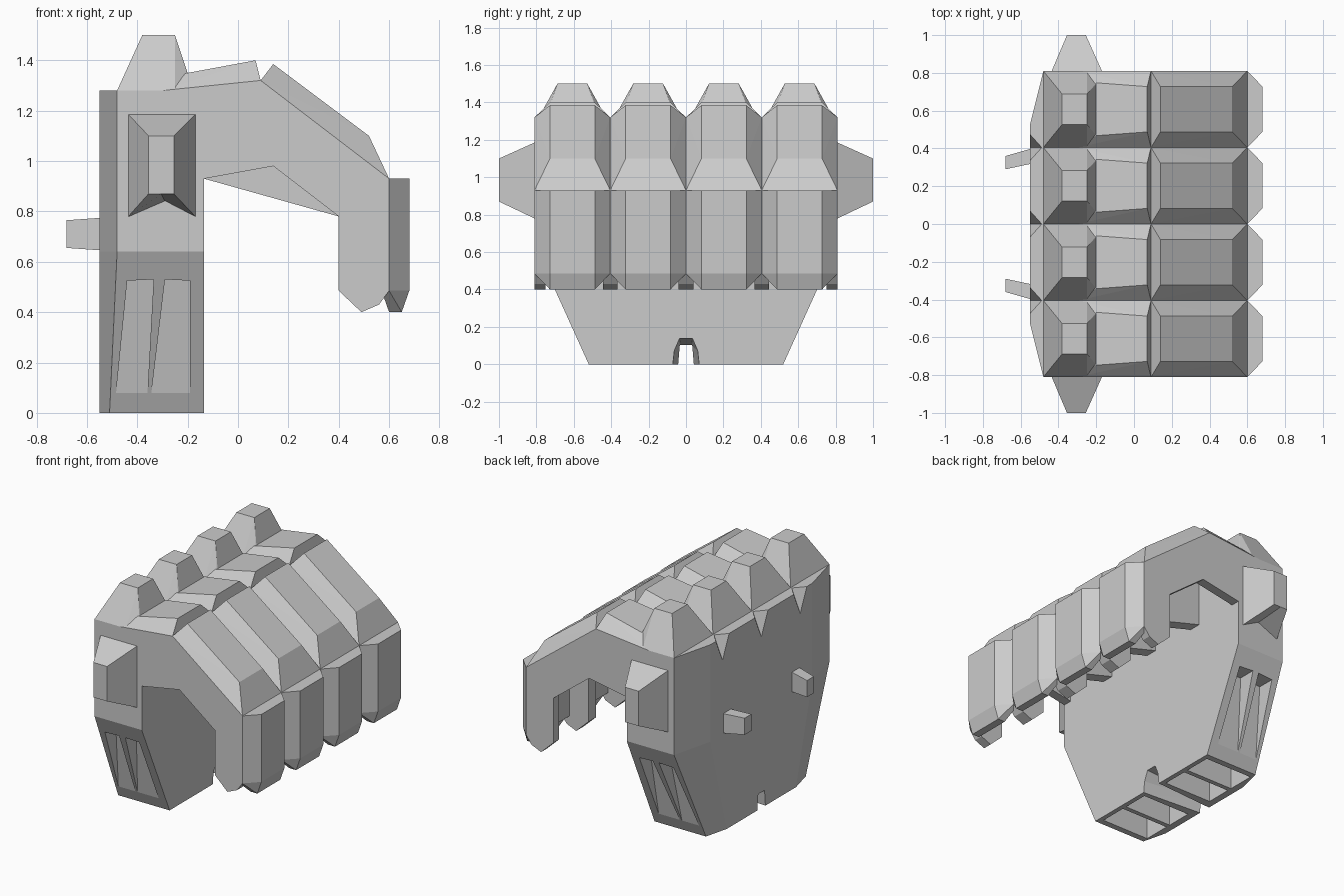
import bpy
import bmesh

old = bpy.data.objects.get("Cube")
if old:
    bpy.data.objects.remove(old, do_unlink=True)

grey = bpy.data.materials.new("plain grey")
grey.use_nodes = True
grey.diffuse_color = (0.6, 0.6, 0.6, 1)
grey.node_tree.nodes["Principled BSDF"].inputs["Base Color"].default_value = (0.6, 0.6, 0.6, 1)


def add_object(name, bm):
    bmesh.ops.recalc_face_normals(bm, faces=bm.faces)
    mesh = bpy.data.meshes.new(name)
    bm.to_mesh(mesh)
    bm.free()
    mesh.materials.append(grey)
    obj = bpy.data.objects.new(name, mesh)
    bpy.context.collection.objects.link(obj)
    return obj


def hull(name, points):
    """Convex solid around a few corner points, with flat regions merged."""
    bm = bmesh.new()
    for p in points:
        bm.verts.new(p)
    res = bmesh.ops.convex_hull(bm, input=bm.verts)
    spare = [v for v in res["geom_interior"] if isinstance(v, bmesh.types.BMVert)]
    bmesh.ops.delete(bm, geom=spare, context="VERTS")
    bmesh.ops.dissolve_limit(bm, angle_limit=0.01, verts=bm.verts, edges=bm.edges)
    return add_object(name, bm)


def loft(name, first, second):
    """Solid between two matching loops."""
    bm = bmesh.new()
    a = [bm.verts.new(p) for p in first]
    b = [bm.verts.new(p) for p in second]
    bm.faces.new(a)
    bm.faces.new(b)
    for i in range(len(a)):
        j = (i + 1) % len(a)
        bm.faces.new((a[i], a[j], b[j], b[i]))
    return add_object(name, bm)


def prism(name, profile, y0, y1):
    """Extrude an x-z profile across part of the width."""
    return loft(name, [(x, y0, z) for x, z in profile],
                [(x, y1, z) for x, z in profile])


def both(y, pairs):
    """Mirror x-z points to both sides of a finger centre: (x, half width, z)."""
    return [(x, y + s * h, z) for x, h, z in pairs for s in (-1, 1)]


def cut(target, cutter):
    mod = target.modifiers.new("cut", "BOOLEAN")
    mod.operation = "DIFFERENCE"
    mod.solver = "EXACT"
    mod.object = cutter
    bpy.context.view_layer.objects.active = target
    bpy.ops.object.modifier_apply(modifier=mod.name)
    bpy.data.objects.remove(cutter, do_unlink=True)


# Palm block, tapering towards the wrist
palm = hull("palm", both(0, [
    (-0.135, 0.52, 0), (-0.51, 0.52, 0), (-0.55, 0.36, 0),
    (-0.135, 0.81, 0.64), (-0.48, 0.81, 0.64), (-0.55, 0.53, 0.64),
    (-0.135, 0.81, 1.28), (-0.48, 0.81, 1.28), (-0.55, 0.53, 1.28)]))

# Hollow cells under the wrist
for s in (-1, 1):
    for near, far in ((0.1, 0.27), (0.3, 0.48)):
        cut(palm, hull("cell_cutter", [(x, s * y, z) for x in (-0.505, -0.165)
                                       for y in (near, far) for z in (-0.1, 0.2)]))

# Arched notch through the wrist edge
cut(palm, hull("notch_cutter", both(0, [
    (-0.1, 0.075, -0.02), (-0.1, 0.065, 0.07), (-0.1, 0.035, 0.14),
    (-0.6, 0.04, -0.02), (-0.6, 0.03, 0.1)])))

# Wedge recesses on the sloping sides
recesses = (((-0.485, 0.07), (-0.36, 0.07), (-0.335, 0.53), (-0.44, 0.525)),
            ((-0.345, 0.07), (-0.19, 0.07), (-0.19, 0.525), (-0.29, 0.53)))
for s in (-1, 1):
    for shape in recesses:
        cut(palm, loft("recess_cutter",
                       [(x, s * (0.54 + 0.2 * z), z) for x, z in shape],
                       [(x, s * 0.95, z) for x, z in shape]))

# V notches on the back between the knuckles
for y in (-0.405, 0, 0.405):
    cut(palm, hull("valley_cutter", [(-0.48, y, 1.3), (-0.57, y, 1.08),
                                     (-0.57, y - 0.1, 1.3), (-0.57, y + 0.1, 1.3)]))

# Curled finger shell, open on its inner side
prism("finger_shell", [(-0.15, 1.28), (-0.135, 1.28), (0.09, 1.32), (0.6, 0.93), (0.6, 0.485),
                       (0.54, 0.485), (0.54, 0.9), (0.07, 1.25), (-0.15, 1.21)], -0.81, 0.81)

# Arched walls: outer ends have a raised arch, inner dividers a straight one
crest = [(-0.135, 1.28), (0.09, 1.32), (0.6, 0.93), (0.6, 0.485), (0.56, 0.43),
         (0.49, 0.4), (0.4, 0.485), (0.4, 0.78)]
for s, side in ((-1, "front"), (1, "back")):
    prism(side + "_end_wall", crest + [(0.14, 0.98), (-0.135, 0.93)], s * 0.75, s * 0.81)
for i in range(3):
    y = (i - 1) * 0.405
    prism("divider_" + str(i + 1), crest + [(-0.135, 0.93)], y - 0.04, y + 0.04)

# Four armoured fingers
W, N = 0.2025, 0.12
for i in range(4):
    y = (i - 1.5) * 0.405
    n = str(i + 1)
    hull("knuckle_" + n, both(y, [
        (-0.48, W, 1.28), (-0.25, W, 1.28), (-0.18, 0.16, 1.28), (-0.2, 0.13, 1.35),
        (-0.38, 0.08, 1.5), (-0.25, 0.08, 1.5)]))
    hull("upper_segment_" + n, both(y, [
        (-0.3, W, 1.28), (-0.135, W, 1.28), (0.09, W, 1.32),
        (-0.3, 0.13, 1.33), (-0.2, 0.14, 1.35), (0.07, N, 1.4)]))
    hull("middle_segment_" + n, both(y, [
        (0.09, W, 1.32), (0.6, W, 0.93), (0.14, N, 1.385), (0.52, N, 1.1)]))
    hull("fingertip_" + n, both(y, [
        (0.57, W, 0.93), (0.6, W, 0.93), (0.68, N, 0.93),
        (0.57, W, 0.485), (0.6, W, 0.485), (0.68, N, 0.485),
        (0.6, N, 0.4), (0.65, N, 0.4)]))

for s, side in ((-1, "front"), (1, "back")):
    # Side studs with a notched lower edge
    loft(side + "_stud",
         [(x, s * 0.8, z) for x, z in ((-0.44, 0.775), (-0.29, 0.84), (-0.165, 0.775),
                                       (-0.165, 1.19), (-0.44, 1.19))],
         [(x, s, z) for x, z in ((-0.355, 0.87), (-0.305, 0.87), (-0.255, 0.87),
                                 (-0.255, 1.1), (-0.355, 1.1))])

    # Slanted peg on the back of the palm
    hull(side + "_peg",
         [(-0.54, s * y, z) for y in (0.32, 0.4) for z in (0.645, 0.775)] +
         [(-0.68, s * y, z) for y in (0.29, 0.36) for z in (0.655, 0.765)])
